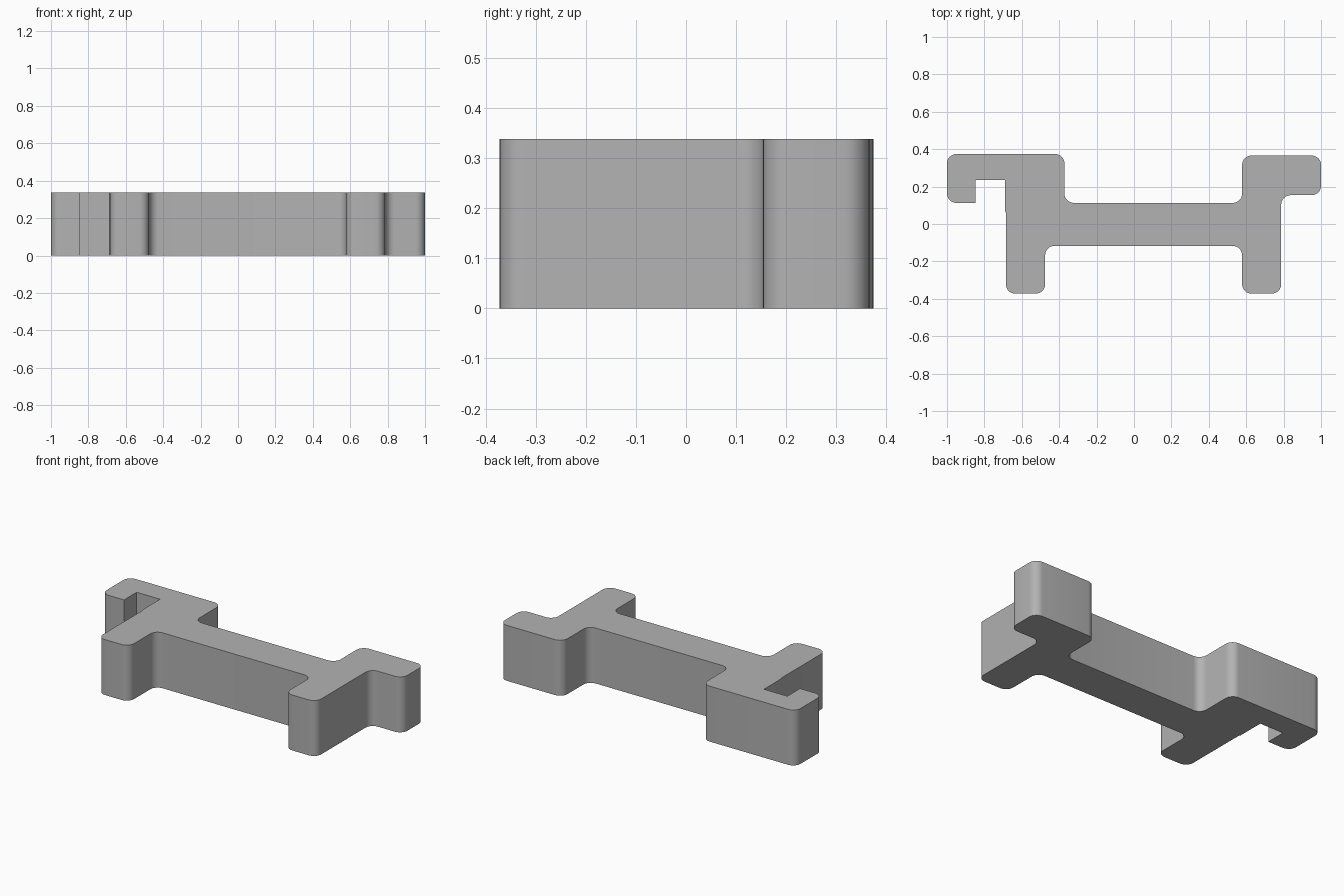
import bpy
import bmesh
import math
from mathutils import Vector

cube = bpy.data.objects.get("Cube")
if cube:
    bpy.data.objects.remove(cube, do_unlink=True)

HEIGHT = 0.338
R = 0.05      # usual corner radius
ARC = 8       # segments per rounded corner

# Outline corners, anticlockwise: x, y, corner radius
outline = [
    (-0.685, -0.372, R), (-0.475, -0.372, R),   # left leg
    (-0.475, -0.117, R), (0.578, -0.117, R),    # bar, front side
    (0.578, -0.372, R), (0.787, -0.372, R),     # right leg
    (0.787, 0.154, R), (1.0, 0.154, R),         # right arm
    (1.0, 0.366, R), (0.578, 0.366, R),
    (0.578, 0.113, R), (-0.372, 0.113, R),      # bar, back side
    (-0.372, 0.374, R), (-1.0, 0.374, R),       # left arm
    (-1.0, 0.113, R), (-0.848, 0.113, 0),       # hook
    (-0.848, 0.235, 0), (-0.69, 0.235, 0),
    (-0.69, 0.07, 0), (-0.685, 0.06, 0),
]


def rounded(corners):
    """Replace each corner that has a radius by a tangent arc."""
    points = []
    for i, (x, y, r) in enumerate(corners):
        p = Vector((x, y))
        if not r:
            points.append(p)
            continue
        before = (Vector(corners[i - 1][:2]) - p).normalized()
        after = (Vector(corners[(i + 1) % len(corners)][:2]) - p).normalized()
        centre = p + (before + after) * r
        for k in range(ARC + 1):
            a = math.pi / 2 * k / ARC
            points.append(centre - after * r * math.cos(a) - before * r * math.sin(a))
    return points


# Solid body: outline pulled up to full height
bm = bmesh.new()
base = bm.faces.new([bm.verts.new((p.x, p.y, 0)) for p in rounded(outline)])
top = bmesh.ops.extrude_face_region(bm, geom=[base], use_keep_orig=True)
bmesh.ops.translate(bm, vec=(0, 0, HEIGHT),
                    verts=[v for v in top["geom"] if isinstance(v, bmesh.types.BMVert)])
bmesh.ops.recalc_face_normals(bm, faces=bm.faces)
mesh = bpy.data.meshes.new("clip_body")
bm.to_mesh(mesh)
bm.free()
body = bpy.data.objects.new("clip_body", mesh)
bpy.context.collection.objects.link(body)

# Plain grey
grey = bpy.data.materials.new("plain_grey")
grey.use_nodes = True
colour = (0.45, 0.45, 0.45, 1)
grey.diffuse_color = colour
grey.node_tree.nodes["Principled BSDF"].inputs["Base Color"].default_value = colour
mesh.materials.append(grey)

# Smooth rounded corners, crisp rims
bpy.ops.object.select_all(action="DESELECT")
body.select_set(True)
bpy.context.view_layer.objects.active = body
bpy.ops.object.shade_smooth_by_angle(angle=math.radians(30))
